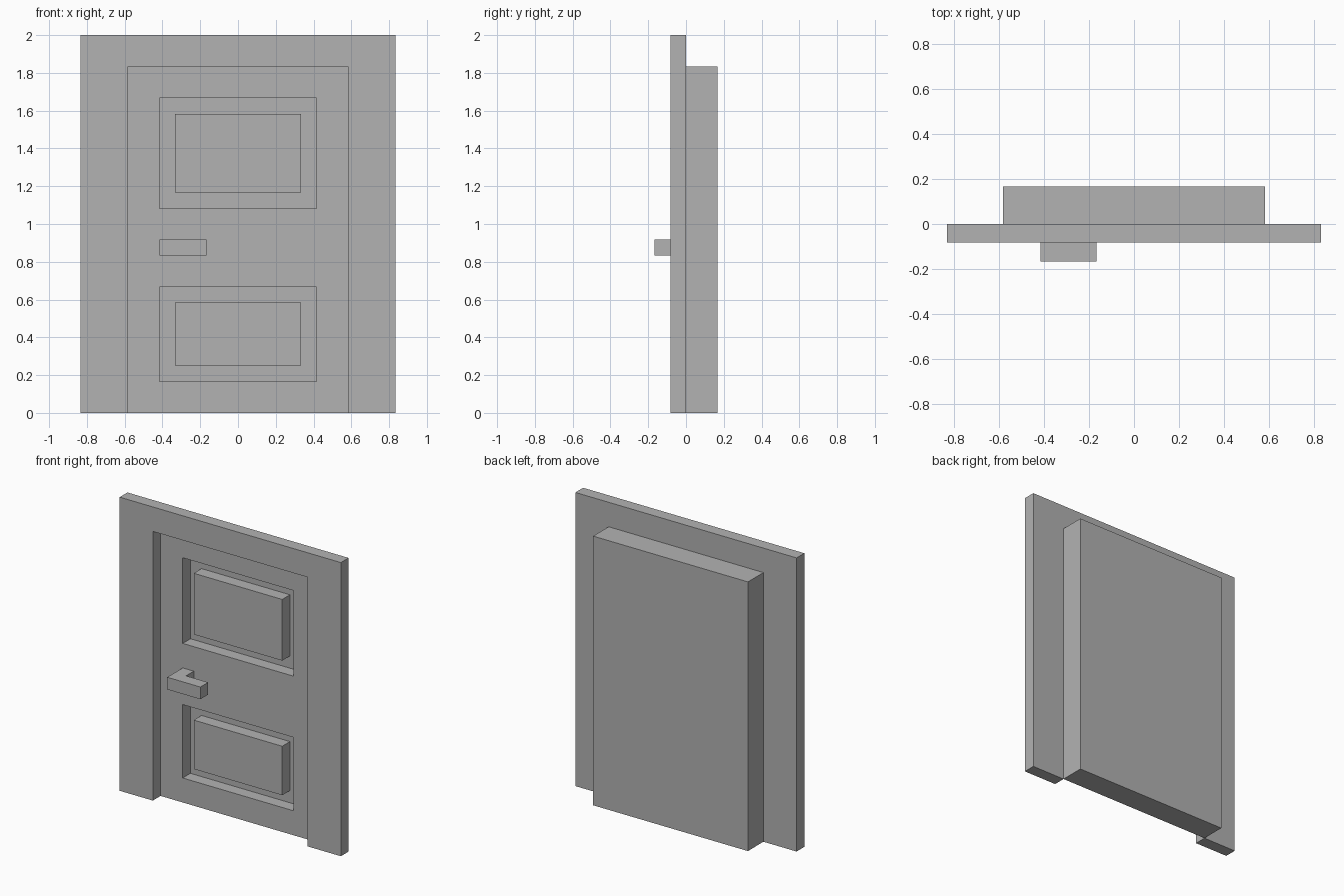
import bpy
import bmesh
from mathutils import Vector

if "Cube" in bpy.data.objects:
    bpy.data.objects.remove(bpy.data.objects["Cube"], do_unlink=True)

U = 1 / 12          # module: every size is a multiple of this
DEPTH = U           # thickness of the frame, recesses and handle

grey = bpy.data.materials.new("plain_grey")
grey.use_nodes = True
grey.diffuse_color = (0.448, 0.448, 0.448, 1)
grey.node_tree.nodes["Principled BSDF"].inputs["Base Color"].default_value = grey.diffuse_color


def prism(name, outline, direction):
    """Extrude a closed outline of points along a direction."""
    bm = bmesh.new()
    face = bm.faces.new([bm.verts.new(p) for p in outline])
    new = bmesh.ops.extrude_face_region(bm, geom=[face])["geom"]
    moved = [v for v in new if isinstance(v, bmesh.types.BMVert)]
    bmesh.ops.translate(bm, verts=moved, vec=Vector(direction))
    bmesh.ops.recalc_face_normals(bm, faces=bm.faces)
    mesh = bpy.data.meshes.new(name)
    bm.to_mesh(mesh)
    bm.free()
    mesh.materials.append(grey)
    obj = bpy.data.objects.new(name, mesh)
    bpy.context.collection.objects.link(obj)
    return obj


def block(name, half_width, z0, z1, y0, y1):
    """Box centred on x = 0."""
    w = half_width
    outline = [(-w, y0, z0), (w, y0, z0), (w, y0, z1), (-w, y0, z1)]
    return prism(name, outline, (0, y1 - y0, 0))


# Surround with a doorway open at the floor
outer, inner, top, head = 10 * U, 7 * U, 24 * U, 22 * U
prism("door_frame",
      [(x, -DEPTH, z) for x, z in (
          (-outer, 0), (-inner, 0), (-inner, head), (inner, head),
          (inner, 0), (outer, 0), (outer, top), (-outer, top))],
      (0, DEPTH, 0))

# Door slab set behind the surround
door = block("door", inner, 0, head, 0, 2 * DEPTH)

# Sunken fields, each with a raised centre panel flush with the door
for name, low, high in (("upper", 13 * U, 20 * U), ("lower", 2 * U, 8 * U)):
    cutter = block(name + "_recess_cutter", 5 * U, low, high, -DEPTH, DEPTH)
    cutter.hide_render = True
    cut = door.modifiers.new(name + "_recess", "BOOLEAN")
    cut.operation = "DIFFERENCE"
    cut.solver = "EXACT"
    cut.object = cutter
    bpy.context.view_layer.objects.active = door
    bpy.ops.object.modifier_apply(modifier=cut.name)
    bpy.data.objects.remove(cutter, do_unlink=True)
    block(name + "_panel", 4 * U, low + U, high - U, 0, DEPTH)

# Lever handle: stem at the outer end, bar reaching inward
left, right = -5 * U, -2 * U
prism("door_handle",
      [(x, y, 10 * U) for x, y in (
          (left, 0), (left, -2 * DEPTH), (right, -2 * DEPTH),
          (right, -DEPTH), (left + U, -DEPTH), (left + U, 0))],
      (0, 0, U))
